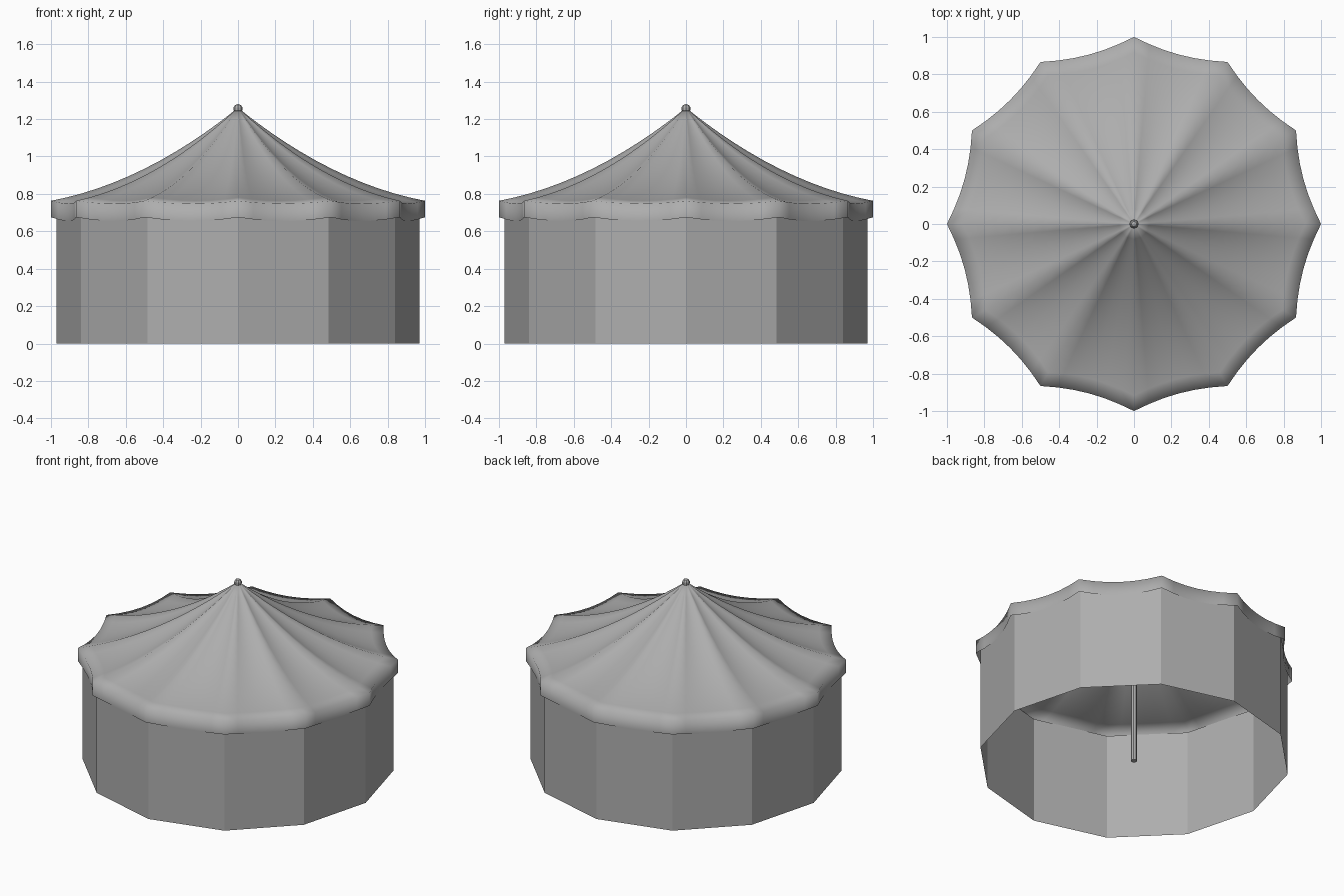
import bpy, bmesh, math

if "Cube" in bpy.data.objects:
    bpy.data.objects.remove(bpy.data.objects["Cube"])

SIDES, SUB, RINGS = 12, 6, 12
N = SIDES * SUB

# mid-grey canvas
grey = bpy.data.materials.new("canvas_grey")
grey.diffuse_color = (0.42, 0.42, 0.42, 1)
grey.use_nodes = True
grey.node_tree.nodes["Principled BSDF"].inputs["Base Color"].default_value = grey.diffuse_color


def make(name, bm, smooth=None):
    bmesh.ops.recalc_face_normals(bm, faces=bm.faces)
    me = bpy.data.meshes.new(name)
    bm.to_mesh(me)
    bm.free()
    me.materials.append(grey)
    ob = bpy.data.objects.new(name, me)
    bpy.context.collection.objects.link(ob)
    if smooth:
        bpy.ops.object.select_all(action='DESELECT')
        ob.select_set(True)
        bpy.context.view_layer.objects.active = ob
        bpy.ops.object.shade_smooth_by_angle(angle=math.radians(smooth))
    return ob


def bridge(bm, a, b):
    n = len(a)
    for i in range(n):
        j = (i + 1) % n
        bm.faces.new((a[i], a[j], b[j], b[i]))


def cloth_point(i, t, drop=0.0):
    # ridge at every corner, fabric sagging inwards and down between ridges
    k, c = divmod(i, SUB)
    u = c / SUB
    s = 4 * u * (1 - u)
    a0, a1 = (2 * math.pi * (k + d) / SIDES for d in (0, 1))
    x = math.cos(a0) * (1 - u) + math.cos(a1) * u
    y = math.sin(a0) * (1 - u) + math.sin(a1) * u
    r = t * (1 - 0.03 * s)
    z = 0.763 + 0.497 * (0.38 * (1 - t) + 0.62 * (1 - t) ** 2)
    z -= s * (0.016 * t + 0.04 * t * (1 - t))
    return x * r, y * r, z - drop * (1 + 0.05 * s)


# roof canopy with hanging valance
bm = bmesh.new()
apex = bm.verts.new((0, 0, 1.26))
rows = [[bm.verts.new(cloth_point(i, j / RINGS)) for i in range(N)]
        for j in range(1, RINGS + 1)]
rows.append([bm.verts.new(cloth_point(i, 1, 0.088)) for i in range(N)])
for i in range(N):
    bm.faces.new((apex, rows[0][i], rows[0][(i + 1) % N]))
for a, b in zip(rows, rows[1:]):
    bridge(bm, a, b)
make("canopy", bm, 100)

# flat-sided wall, open below
bm = bmesh.new()
rings = [[bm.verts.new((0.97 * math.cos(2 * math.pi * i / SIDES),
                        0.97 * math.sin(2 * math.pi * i / SIDES), z))
          for i in range(SIDES)] for z in (0, 0.73)]
bridge(bm, *rings)
make("tent_wall", bm)

# centre pole
bm = bmesh.new()
bmesh.ops.create_cone(bm, cap_ends=True, segments=8, radius1=0.02,
                      radius2=0.02, depth=1.25)
bmesh.ops.translate(bm, verts=bm.verts, vec=(0, 0, 0.625))
make("centre_pole", bm)

# finial knob
bm = bmesh.new()
bmesh.ops.create_uvsphere(bm, u_segments=8, v_segments=5, radius=0.025)
bmesh.ops.translate(bm, verts=bm.verts, vec=(0, 0, 1.255))
make("finial", bm)
